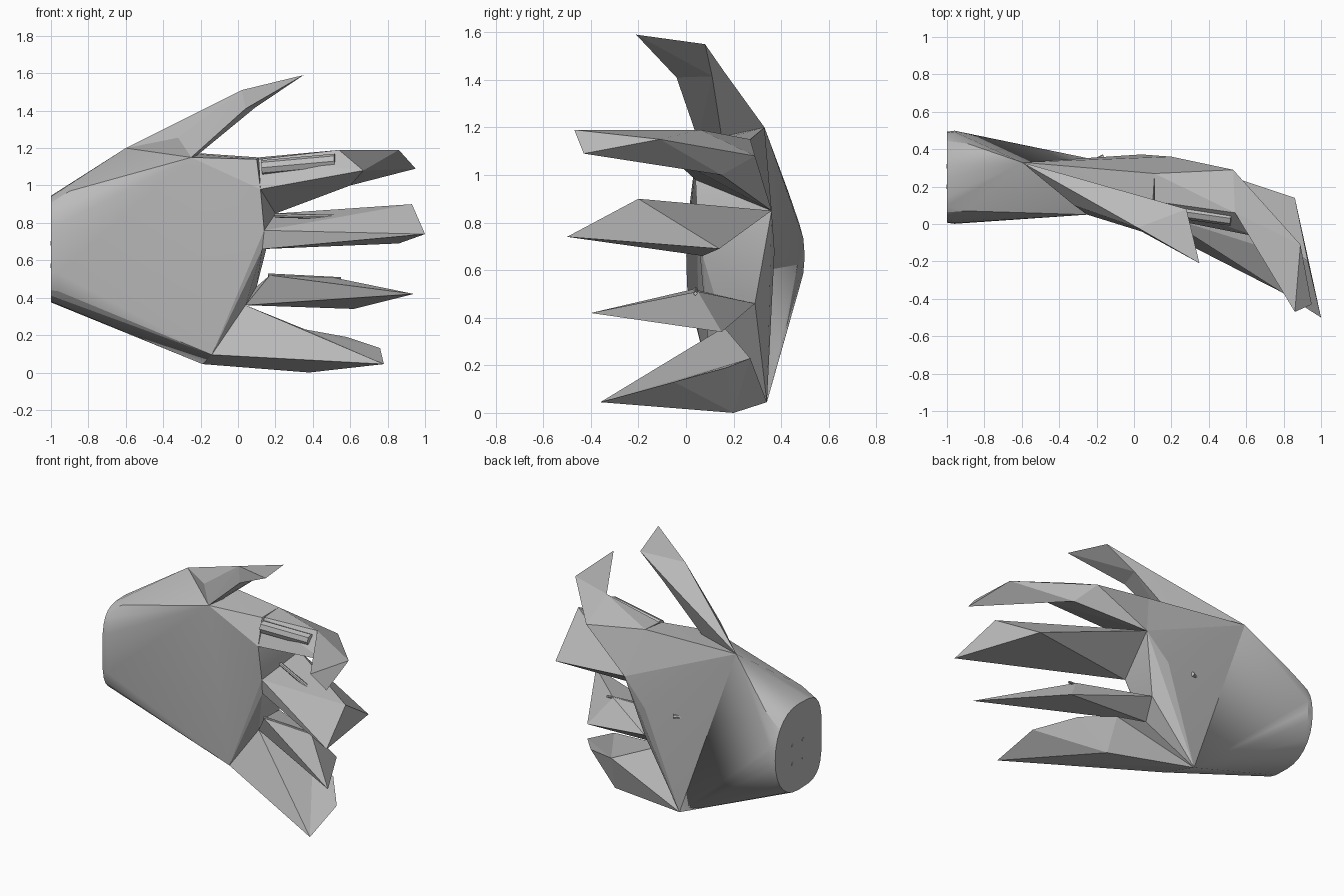
import bpy, bmesh, math
from mathutils import Vector

old = bpy.data.objects.get("Cube")
if old:
    bpy.data.objects.remove(old, do_unlink=True)

GREY = (0.5, 0.5, 0.5, 1)
grey = bpy.data.materials.new("plain grey")
grey.use_nodes = True
grey.diffuse_color = GREY
for node in grey.node_tree.nodes:
    if node.type == 'BSDF_PRINCIPLED':
        node.inputs["Base Color"].default_value = GREY


def finish(name, bm, smooth=None):
    mesh = bpy.data.meshes.new(name)
    bm.to_mesh(mesh)
    bm.free()
    mesh.materials.append(grey)
    ob = bpy.data.objects.new(name, mesh)
    bpy.context.collection.objects.link(ob)
    if smooth:
        bpy.ops.object.select_all(action='DESELECT')
        ob.select_set(True)
        bpy.context.view_layer.objects.active = ob
        bpy.ops.object.shade_smooth_by_angle(angle=math.radians(smooth))
    return ob


def add_hull(bm, points, joint):
    """Convex segment, left open where it meets the next one at the joint."""
    verts = [bm.verts.new(p) for p in points]
    at_joint = {v for v, p in zip(verts, points) if p in joint}
    out = bmesh.ops.convex_hull(bm, input=verts)
    faces = {f for f in out["geom"] if isinstance(f, bmesh.types.BMFace)}
    bmesh.ops.recalc_face_normals(bm, faces=list(faces))
    inner = [f for f in faces if all(v in at_joint for v in f.verts)]
    bmesh.ops.delete(bm, geom=inner, context='FACES_ONLY')
    loose = [v for v in bm.verts if not v.link_faces]
    bmesh.ops.delete(bm, geom=loose, context='VERTS')


def faceted(name, *segments, joint=(), smooth=None):
    """One faceted part made of convex segments that share a joint."""
    bm = bmesh.new()
    for points in segments:
        add_hull(bm, points, joint)
    bmesh.ops.remove_doubles(bm, verts=bm.verts, dist=.0001)
    return finish(name, bm, smooth)


def rod(name, start, end, radius, sides=8):
    a, b = Vector(start), Vector(end)
    bm = bmesh.new()
    bmesh.ops.create_cone(bm, cap_ends=True, segments=sides, radius1=radius,
                          radius2=radius, depth=(b - a).length)
    turn = (b - a).to_track_quat('Z', 'Y').to_matrix().to_4x4()
    turn.translation = (a + b) / 2
    bmesh.ops.transform(bm, matrix=turn, verts=bm.verts)
    return finish(name, bm, 40)


# Shared joints around the palm edge
thumb_back = (-.6, .33, 1.2)
thumb_front = (-.25, .05, 1.15)
index_top = (.11, .27, 1.15)
index_front = (.12, .04, .98)
big_knuckle = (.2, .36, .85)
middle_front = (.14, .05, .76)
middle_low = (.13, .07, .66)
ring_knuckle = (.1, .29, .46)
pinky_top = (.04, .16, .36)
heel_front = (-.14, .11, .095)
heel_back = (-.19, .34, .045)


# Palm: rounded wrist, boxier on its front side, then a faceted hand
def wrist_ring(x, ry, rz, count=28):
    pts = []
    for i in range(count):
        c, s = (f(math.tau * i / count) for f in (math.cos, math.sin))
        power = .92 if c > 0 else .55
        pts.append((x, .25 + ry * math.copysign(abs(c) ** power, c),
                    .66 + rz * math.copysign(abs(s) ** power, s)))
    return pts


palm_mid = [thumb_back, thumb_front, heel_front, heel_back]
faceted("palm",
        wrist_ring(-1, .243, .285) + wrist_ring(-.96, .249, .293) + palm_mid + [
            (-.79, .045, .4), (-.86, .1, .357), (-.9, .07, .97), (-.89, .43, .93)],
        palm_mid + [index_top, (.1, .11, 1.14), index_front, big_knuckle,
                    middle_front, middle_low, (.04, .372, .68), ring_knuckle,
                    pinky_top],
        joint=palm_mid, smooth=15)

# Thumb
thumb_mid = [(.02, -.02, 1.51), (.04, -.04, 1.41), (.09, .11, 1.415), (0, .16, 1.435)]
faceted("thumb",
        [thumb_back, thumb_front, (-.22, .15, 1.16), (-.32, .1, 1.255)] + thumb_mid,
        thumb_mid + [(.28, .08, 1.55), (.35, -.21, 1.59)],
        joint=thumb_mid)

# Index finger
index_mid = [(.54, .06, 1.19), (.53, .29, 1.08), (.6, .15, 1.0), (.67, -.07, 1.08)]
faceted("index_finger",
        [index_top, (.11, .12, 1.14), index_front, big_knuckle] + index_mid,
        index_mid + [(.86, -.47, 1.19), (.95, -.43, 1.09), (.89, -.11, 1.15)],
        joint=index_mid)

# Middle finger
faceted("middle_finger",
        [big_knuckle, middle_front, middle_low,
         (.93, -.2, .9), (1, -.5, .74), (.86, .14, .69)])

# Ring finger
faceted("ring_finger",
        [ring_knuckle, pinky_top, (.17, .03, .52),
         (.5, .05, .51), (.62, .15, .34), (.94, -.4, .42)])

# Little finger
pinky_mid = [(.36, .27, .23), (.38, .2, 0), (.78, -.36, .045)]
faceted("little_finger",
        [pinky_top, heel_front, heel_back] + pinky_mid,
        pinky_mid + [(.58, .17, .19), (.76, -.05, .13)],
        joint=pinky_mid)

# Slim pads along the inner side of the fingers
rod("index_pad", (.13, .085, 1.095), (.52, .03, 1.13), .04)
rod("middle_pad", (.2, .16, .84), (.57, -.03, .83), .012)
rod("ring_pad", (.16, .04, .522), (.55, .04, .502), .008)

# Wrist studs and a small peg on the back of the hand
for y in (.2, .31):
    for z in (.57, .69):
        rod("wrist_stud", (-.995, y, z), (-1.002, y, z), .012)
rod("back_peg", (-.2, .34, .68), (-.16, .36, .68), .014)
